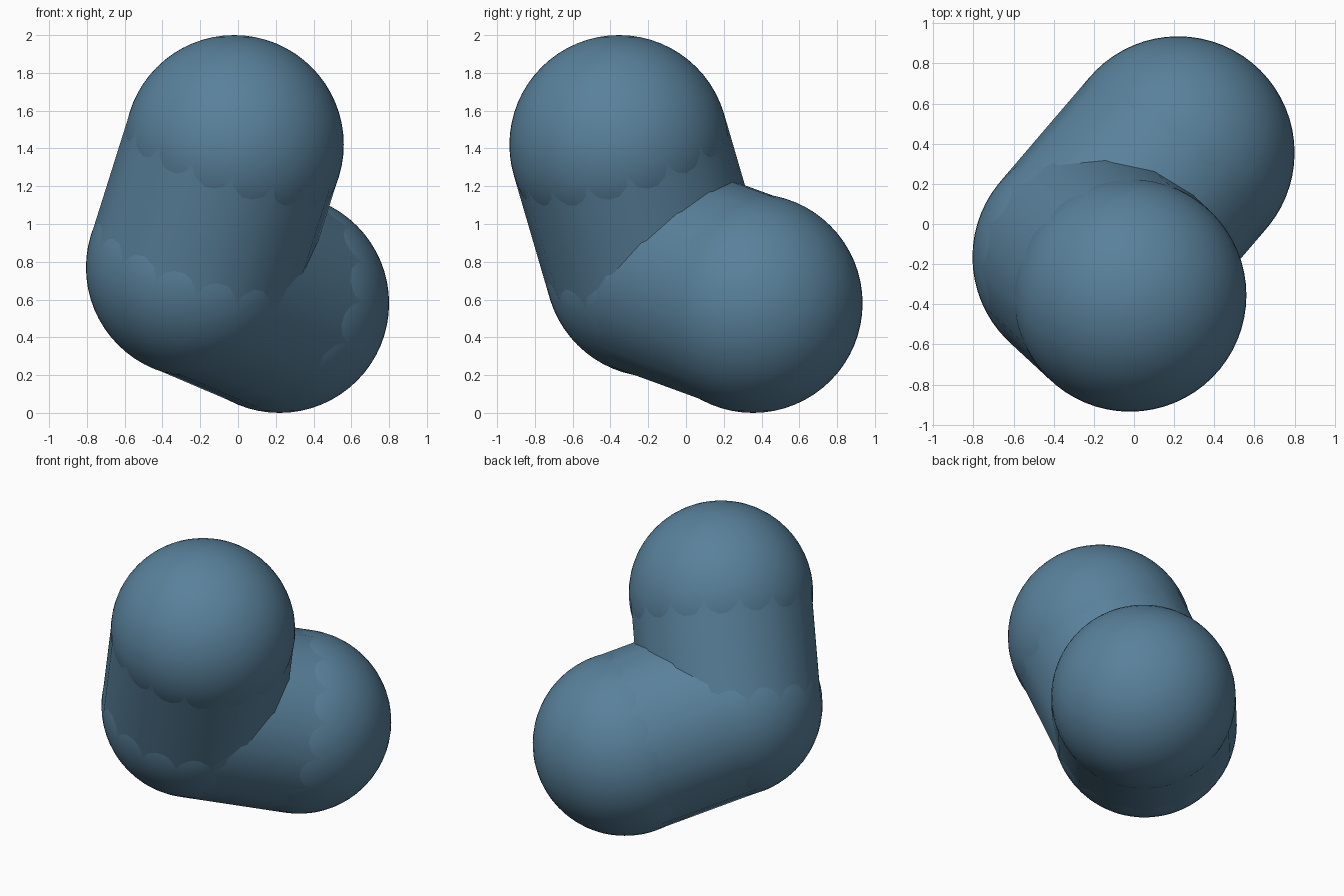
import bpy, math
from mathutils import Vector

if "Cube" in bpy.data.objects:
    bpy.data.objects.remove(bpy.data.objects["Cube"])

R = 0.58
TOP = Vector((-0.02, -0.355, 1.42))
MID = Vector((-0.225, -0.165, 0.77))
LOW = Vector((0.22, 0.355, 0.58))

mat = bpy.data.materials.new("steel_blue")
mat.diffuse_color = (0.1, 0.22, 0.33, 1)
mat.use_nodes = True
mat.node_tree.nodes["Principled BSDF"].inputs["Base Color"].default_value = mat.diffuse_color


def finish(name):
    ob = bpy.context.object
    ob.name = name
    ob.data.materials.append(mat)
    bpy.ops.object.shade_smooth_by_angle(angle=math.radians(40))


def ball(name, centre):
    bpy.ops.mesh.primitive_uv_sphere_add(segments=64, ring_count=32, radius=R, location=centre)
    finish(name)


def tube(name, a, b):
    # 16-sided cylinder joining two ball centres
    d = b - a
    bpy.ops.mesh.primitive_cylinder_add(vertices=16, radius=R, depth=d.length,
                                        end_fill_type='NOTHING', location=(a + b) / 2,
                                        rotation=d.to_track_quat('Z', 'Y').to_euler())
    finish(name)


# Rounded ends and elbow
ball("upper_ball", TOP)
ball("elbow_ball", MID)
ball("lower_ball", LOW)

# Connecting tubes
tube("upper_tube", MID, TOP)
tube("lower_tube", MID, LOW)
